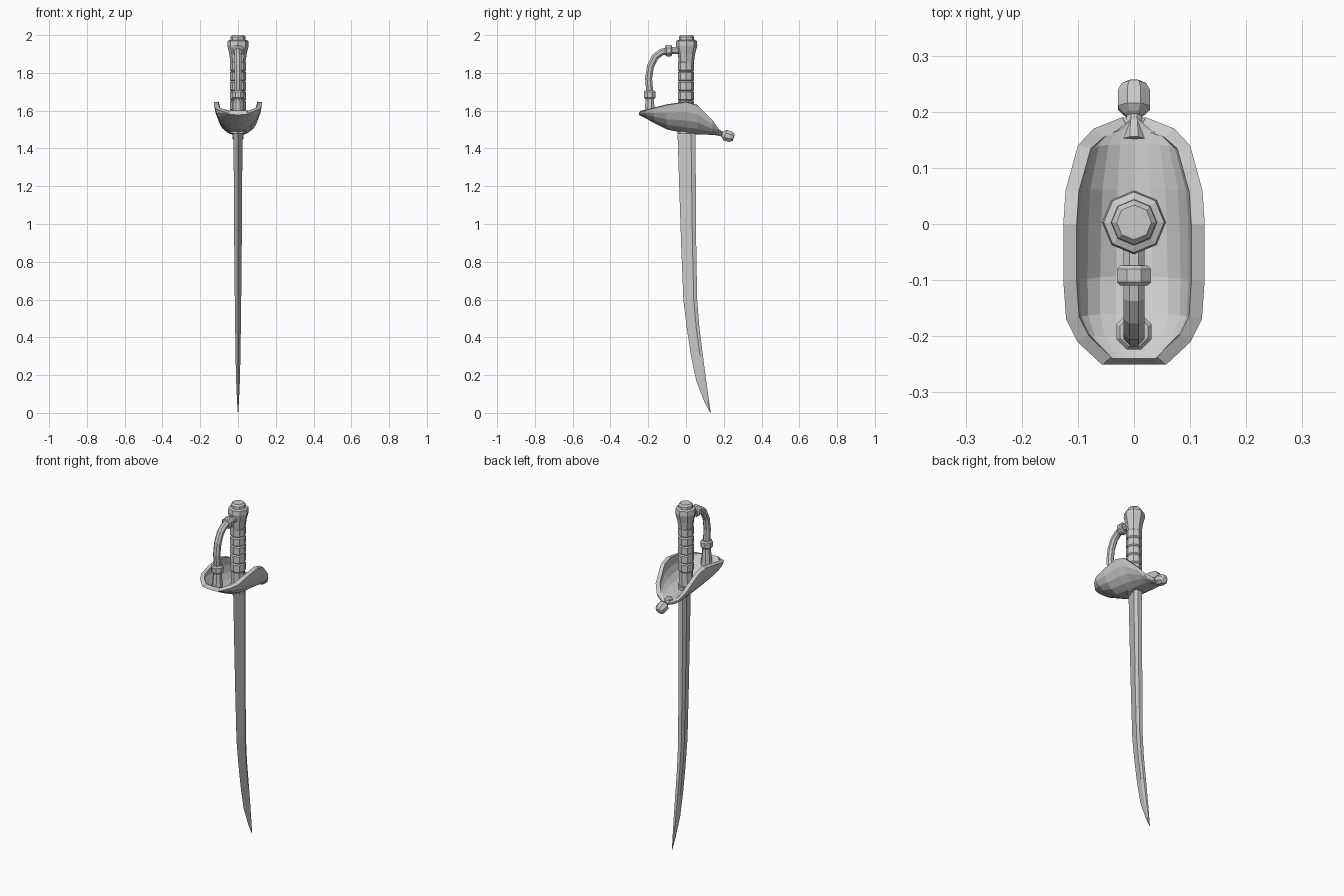
import bpy, bmesh, math
from mathutils import Vector

if "Cube" in bpy.data.objects:
    bpy.data.objects.remove(bpy.data.objects["Cube"])


def loft(name, rings, closed=True, caps=True):
    """Skin a list of equal-length point rings, flat shaded."""
    bm = bmesh.new()
    loops = [[bm.verts.new(p) for p in r] for r in rings]
    n = len(loops[0])
    for a, b in zip(loops, loops[1:]):
        for i in range(n if closed else n - 1):
            j = (i + 1) % n
            bm.faces.new((a[i], a[j], b[j], b[i]))
    if caps:
        bm.faces.new(loops[0])
        bm.faces.new(loops[-1])
    if closed:
        bmesh.ops.recalc_face_normals(bm, faces=bm.faces)
    me = bpy.data.meshes.new(name)
    bm.to_mesh(me)
    bm.free()
    ob = bpy.data.objects.new(name, me)
    bpy.context.collection.objects.link(ob)
    return ob


def tube(name, path, sides=8, turn=0.0):
    """Sweep a polygon along (y, z, radius) points lying in the x = 0 plane."""
    rings = []
    for i, (y, z, r) in enumerate(path):
        a, b = path[max(i - 1, 0)], path[min(i + 1, len(path) - 1)]
        t = Vector((0, b[0] - a[0], b[1] - a[1])).normalized()
        u = Vector((1, 0, 0))
        v = t.cross(u)
        angles = [turn + 2 * math.pi * k / sides for k in range(sides)]
        rings.append([Vector((0, y, z)) + r * (math.cos(q) * u + math.sin(q) * v)
                      for q in angles])
    return loft(name, rings)


EIGHTH = math.pi / 8

# Curved blade: z, cutting edge y, back y, half thickness
blade = [(1.52, -.046, .050, .024), (1.2, -.036, .052, .022), (.9, -.026, .054, .020),
         (.6, -.014, .059, .017), (.45, .004, .071, .015), (.3, .027, .090, .013),
         (.17, .054, .107, .010), (.06, .097, .122, .005), (.0, .128, .131, .001)]
rings = []
for z, f, b, w in blade:
    m = f + (b - f) * .75
    rings.append([(0, f, z), (w, m, z), (w * .6, b, z), (-w * .6, b, z), (-w, m, z)])
loft("blade", rings)

# Boat-shaped hand guard: y, half width, rim z, keel z
guard = [(-.25, .058, 1.588, 1.578), (-.21, .101, 1.603, 1.558), (-.17, .121, 1.613, 1.535),
         (-.10, .126, 1.630, 1.500), (0, .126, 1.645, 1.480), (.06, .122, 1.628, 1.474),
         (.14, .100, 1.550, 1.472), (.17, .072, 1.508, 1.470), (.19, .022, 1.484, 1.468)]
rings = []
for y, w, zr, zb in guard:
    row = []
    for k in range(-5, 6):
        t = k / 5 * math.pi / 2
        row.append((w * math.sin(t), y, zb + (zr - zb) * (1 - math.cos(t))))
    rings.append(row)
bowl = loft("hand_guard", rings, closed=False, caps=False)
# thicken inwards (upwards), whichever way the sheet faces
up = sum(p.normal.z * p.area for p in bowl.data.polygons) > 0
sol = bowl.modifiers.new("thickness", 'SOLIDIFY')
sol.thickness = .024
sol.offset = 1 if up else -1

# Knob on the rear tip of the guard
tube("guard_knob", [(.15, 1.490, .020), (.192, 1.476, .014), (.196, 1.475, .020),
                    (.207, 1.471, .031), (.235, 1.462, .031), (.248, 1.458, .024),
                    (.253, 1.456, .014)], turn=EIGHTH)

# Ribbed grip
prof = [(0, 1.48, .041)]
for k in range(5):
    z = 1.60 + .052 * k
    prof += [(0, z, .037), (0, z + .006, .043), (0, z + .046, .043), (0, z + .052, .037)]
tube("grip", prof)

# Flared pommel with cap
tube("pommel", [(.002, 1.855, .040), (.002, 1.90, .046), (.003, 1.945, .057),
                (.003, 1.970, .054), (.003, 1.975, .041), (.003, 1.990, .040),
                (.003, 2.0, .031)])

# Knuckle bow rising from the guard and bending to the pommel
tube("knuckle_bow", [(-.192, 1.56, .020), (-.192, 1.70, .020), (-.198, 1.77, .020),
                     (-.188, 1.835, .020), (-.163, 1.885, .020), (-.130, 1.910, .020),
                     (-.09, 1.918, .020), (-.01, 1.918, .020)], turn=EIGHTH)
tube("bow_foot", [(-.192, 1.565, .033), (-.192, 1.61, .028), (-.192, 1.67, .022)], turn=EIGHTH)


def collar(name, a, b, r):
    """Chamfered ring between two (y, z) points."""
    mix = lambda f: tuple(p + (q - p) * f for p, q in zip(a, b))
    tube(name, [(*mix(f), r * s) for f, s in
                ((0, .8), (.18, 1), (.82, 1), (1, .8))], turn=EIGHTH)


collar("lower_collar", (-.192, 1.662), (-.192, 1.706), .034)
collar("upper_collar", (-.110, 1.918), (-.074, 1.918), .033)
